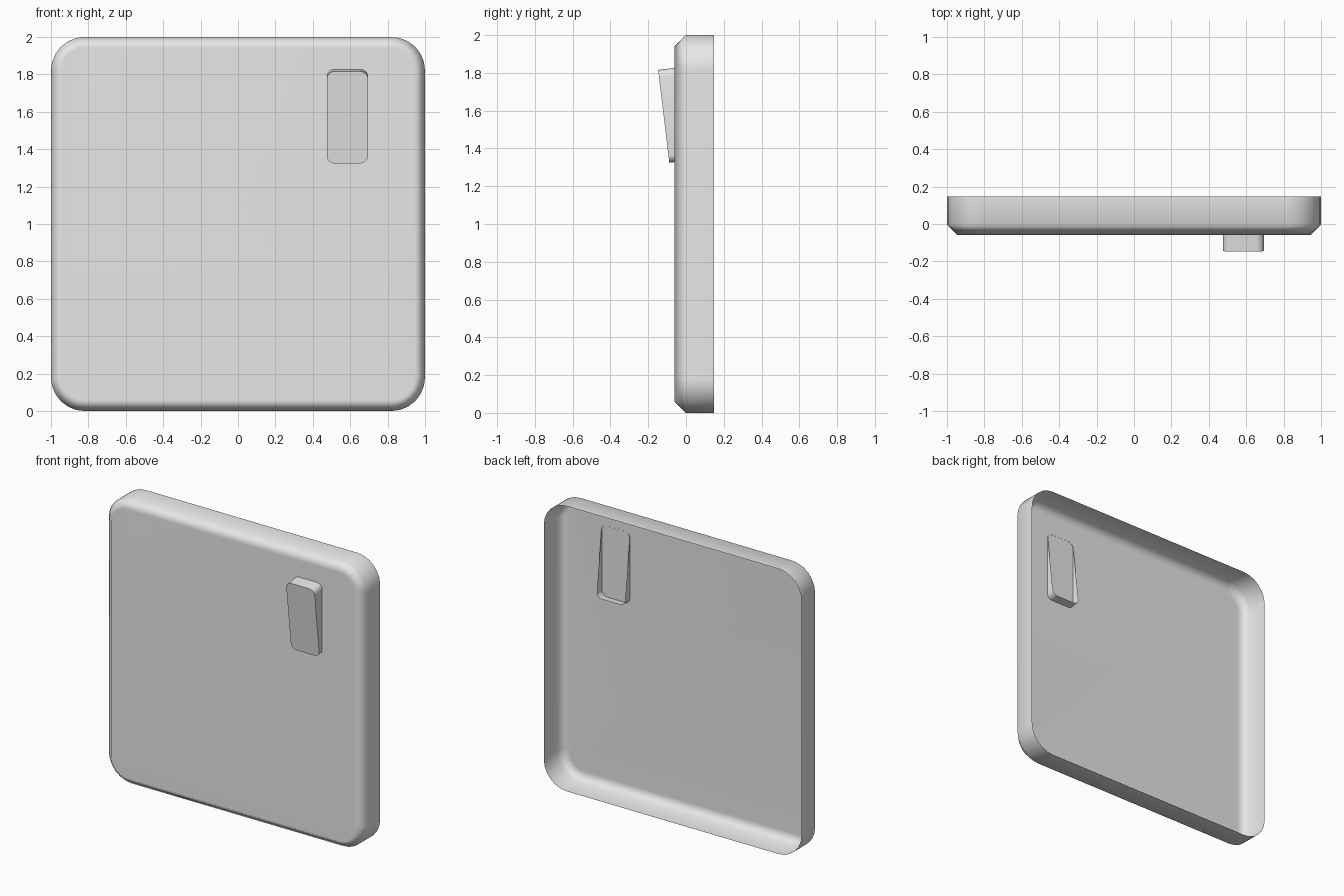
import bpy
import bmesh
import math
from mathutils import Vector

cube = bpy.data.objects.get("Cube")
if cube:
    bpy.data.objects.remove(cube, do_unlink=True)

grey = bpy.data.materials.new("light_grey")
grey.use_nodes = True
grey.diffuse_color = (0.8, 0.8, 0.8, 1)
grey.node_tree.nodes["Principled BSDF"].inputs["Base Color"].default_value = grey.diffuse_color


def rounded_rect(width, height, radius, y, segments):
    """Rounded rectangle in the XZ plane, counter-clockwise seen from the front."""
    points = []
    for k, (sx, sz) in enumerate([(1, 1), (-1, 1), (-1, -1), (1, -1)]):
        cx, cz = sx * (width / 2 - radius), sz * (height / 2 - radius)
        for i in range(segments + 1):
            a = math.pi / 2 * (k + i / segments)
            points.append(Vector((cx + radius * math.cos(a), y, cz + radius * math.sin(a))))
    return points


def open_shell(name, loops, location, tilt=0.0):
    """Skin loops from back to front, close the front and leave the back open."""
    bm = bmesh.new()
    rings = [[bm.verts.new(p) for p in loop] for loop in loops]
    for back, front in zip(rings, rings[1:]):
        n = len(back)
        for i in range(n):
            j = (i + 1) % n
            bm.faces.new((back[i], back[j], front[j], front[i]))
    bm.faces.new(rings[-1])
    for face in bm.faces:
        face.smooth = True
    mesh = bpy.data.meshes.new(name)
    bm.to_mesh(mesh)
    bm.free()
    mesh.set_sharp_from_angle(angle=math.radians(60))
    mesh.materials.append(grey)
    obj = bpy.data.objects.new(name, mesh)
    bpy.context.collection.objects.link(obj)
    obj.location = location
    obj.rotation_euler.x = tilt
    return obj


# Wall plate: thin shell with a softly shaded chamfer round the front
size, radius, chamfer = 2.0, 0.18, 0.057
inner = size - 2 * chamfer
plate = open_shell("wall_plate", [
    rounded_rect(size, size, radius, 0.148, 6),
    rounded_rect(size, size, radius, -0.003, 6),
    rounded_rect(inner, inner, radius - chamfer, -0.06, 6),
], (0, 0, 1))
weighted = plate.modifiers.new("soft_chamfer", 'WEIGHTED_NORMAL')
weighted.keep_sharp = True

# Rocker: tilted open-backed button passing through the plate
open_shell("rocker_switch", [
    rounded_rect(0.22, 0.495, 0.04, 0.089, 5),
    rounded_rect(0.22, 0.495, 0.04, 0.0, 5),
], (0.585, -0.118, 1.57), tilt=0.12)
